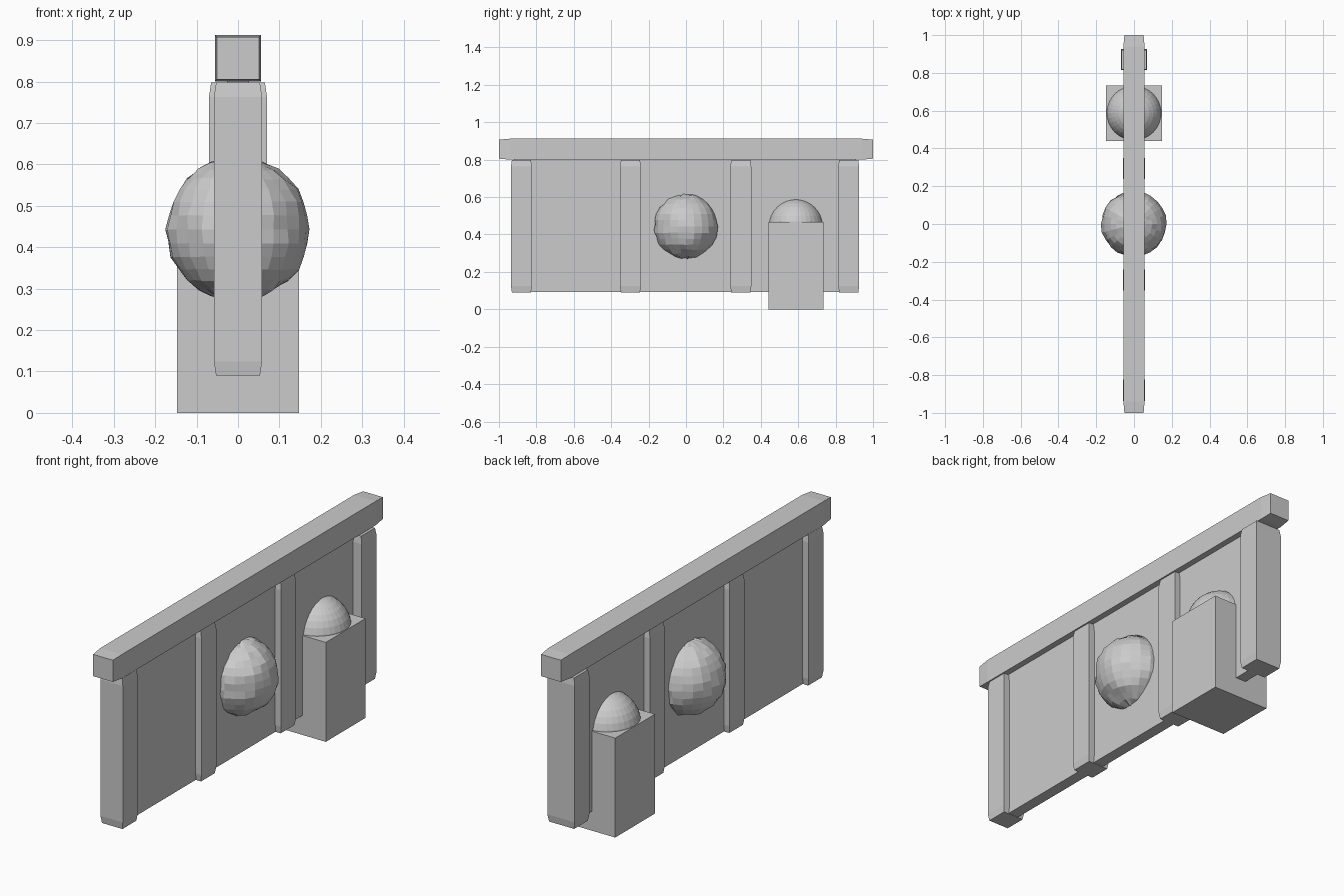
import bpy, bmesh, random
from mathutils import Vector

if "Cube" in bpy.data.objects:
    bpy.data.objects.remove(bpy.data.objects["Cube"])

random.seed(4)


def finish(bm, name):
    bmesh.ops.recalc_face_normals(bm, faces=bm.faces)
    me = bpy.data.meshes.new(name)
    bm.to_mesh(me)
    bm.free()
    ob = bpy.data.objects.new(name, me)
    bpy.context.collection.objects.link(ob)
    return ob


def box(name, lo, hi):
    bm = bmesh.new()
    bmesh.ops.create_cube(bm, size=1)
    lo, hi = Vector(lo), Vector(hi)
    for v in bm.verts:
        v.co = (lo + hi) / 2 + v.co * (hi - lo)
    return finish(bm, name)


def timber(name, lo, hi, axis, inset, end):
    """Beam whose two ends taper in slightly along the given axis."""
    lo, hi = Vector(lo), Vector(hi)
    a, b = [i for i in range(3) if i != axis]
    bm = bmesh.new()
    rings = []
    stations = [(lo[axis], inset), (lo[axis] + end, 0), (hi[axis] - end, 0), (hi[axis], inset)]
    for t, s in stations:
        ring = []
        for ia, ib in ((0, 0), (1, 0), (1, 1), (0, 1)):
            p = Vector()
            p[axis] = t
            p[a] = hi[a] - s if ia else lo[a] + s
            p[b] = hi[b] - s if ib else lo[b] + s
            ring.append(bm.verts.new(p))
        rings.append(ring)
    for r, q in zip(rings, rings[1:]):
        for i in range(4):
            j = (i + 1) % 4
            bm.faces.new((r[i], r[j], q[j], q[i]))
    bm.faces.new(rings[0])
    bm.faces.new(rings[-1])
    return finish(bm, name)


def ball(name, centre, radius, segments, rings, jitter=0.0):
    bm = bmesh.new()
    bmesh.ops.create_uvsphere(bm, u_segments=segments, v_segments=rings, radius=radius)
    for v in bm.verts:
        v.co = Vector(centre) + v.co * (1 + random.uniform(-jitter, jitter))
    return finish(bm, name)


# Wall panel and top rail
box("wall_panel", (-0.027, -0.92, 0.092), (0.027, 0.91, 0.80))
timber("top_rail", (-0.056, -1, 0.80), (0.056, 1, 0.912), 1, 0.005, 0.06)

# Upright posts, the last one thicker
for i, (y, half) in enumerate([(-0.88, 0.058), (-0.297, 0.057), (0.293, 0.057), (0.87, 0.07)]):
    timber(f"post_{i + 1}", (-half, y - 0.056, 0.09), (half, y + 0.056, 0.797), 2, 0.005, 0.034)

# Rough boulder set through the middle of the wall
ball("boulder", (0, 0.0, 0.443), 0.173, 24, 16, 0.025)

# Pedestal with a domed top
box("pedestal", (-0.147, 0.44, 0), (0.147, 0.734, 0.466))
ball("pedestal_dome", (0, 0.587, 0.443), 0.146, 32, 16)
